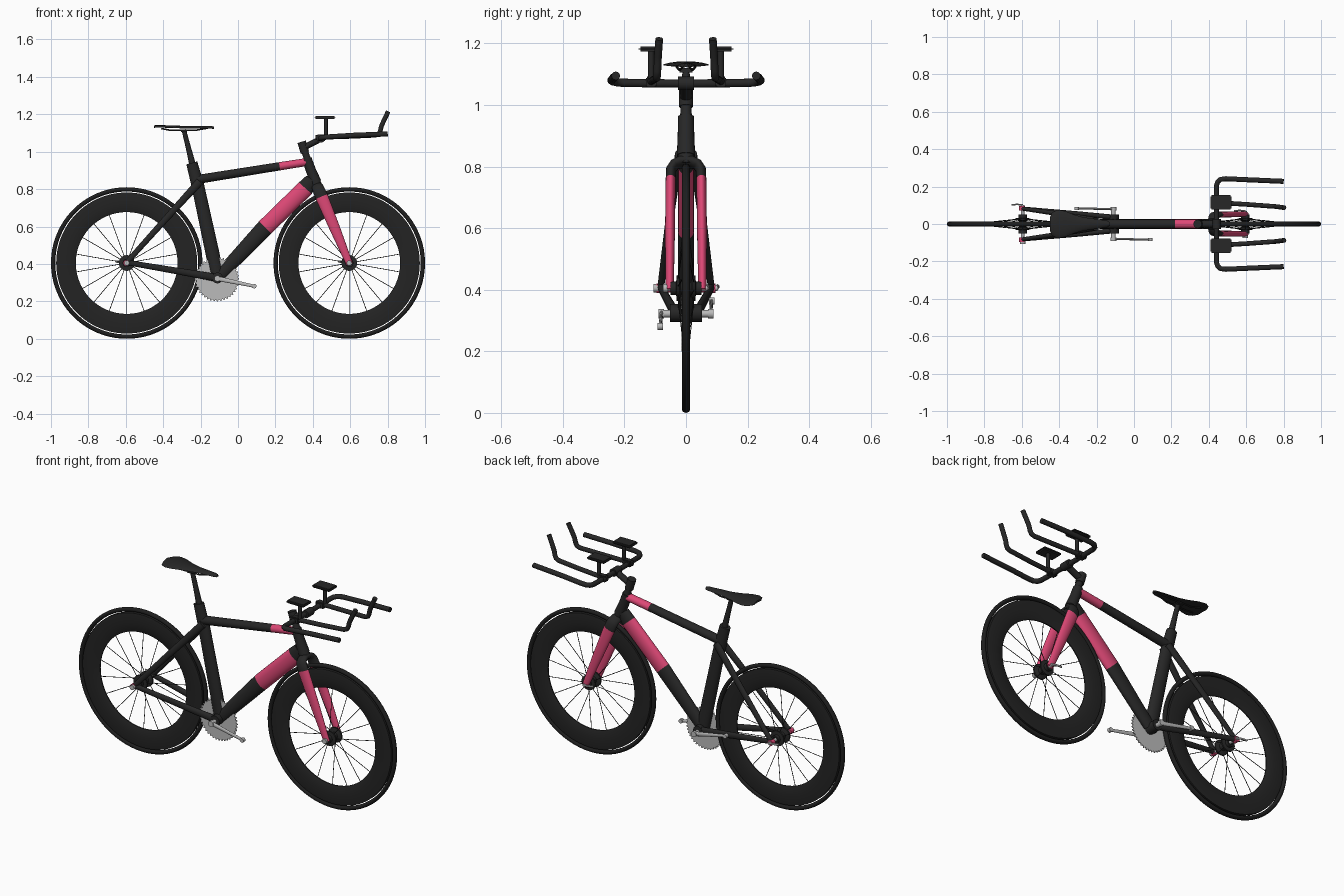
import bpy, bmesh, math
from mathutils import Vector

if "Cube" in bpy.data.objects:
    bpy.data.objects.remove(bpy.data.objects["Cube"])

X, Y, Z = Vector((1, 0, 0)), Vector((0, 1, 0)), Vector((0, 0, 1))
HUB_Z, HUB_X = 0.405, 0.595


def material(name, rgb):
    m = bpy.data.materials.new(name)
    m.diffuse_color = (*rgb, 1)
    m.use_nodes = True
    m.node_tree.nodes["Principled BSDF"].inputs["Base Color"].default_value = m.diffuse_color
    return m


BLACK = material("frame black", (0.020, 0.020, 0.020))
TYRE = material("tyre black", (0.013, 0.013, 0.013))
RIM = material("rim charcoal", (0.017, 0.017, 0.017))
PINK = material("pink", (0.72, 0.065, 0.18))
GREY = material("light grey", (0.50, 0.50, 0.50))


def finish(name, bm, mats):
    bmesh.ops.recalc_face_normals(bm, faces=bm.faces)
    me = bpy.data.meshes.new(name)
    bm.to_mesh(me)
    bm.free()
    ob = bpy.data.objects.new(name, me)
    bpy.context.collection.objects.link(ob)
    for m in mats:
        me.materials.append(m)
    return ob


def bridge(bm, rings, closed=False, index=lambda i: 0):
    n = len(rings[0])
    for i in range(len(rings) - (0 if closed else 1)):
        a, b = rings[i], rings[(i + 1) % len(rings)]
        for k in range(n):
            f = bm.faces.new((a[k], a[(k + 1) % n], b[(k + 1) % n], b[k]))
            f.material_index = index(i)


def tube(name, pts, sizes, ref=Y, mats=(BLACK,), seg_mats=None, n=20):
    """Sweep an ellipse along pts. sizes: (across ref, along ref) radii per point."""
    pts = [Vector(p) for p in pts]
    if not isinstance(sizes, list):
        sizes = [sizes] * len(pts)
    bm = bmesh.new()
    rings = []
    for i, p in enumerate(pts):
        dirs = []
        if i:
            dirs.append((p - pts[i - 1]).normalized())
        if i < len(pts) - 1:
            dirs.append((pts[i + 1] - p).normalized())
        t = sum(dirs, Vector()).normalized()
        u = ref.cross(t).normalized()
        v = t.cross(u)
        a, b = sizes[i] if isinstance(sizes[i], tuple) else (sizes[i], sizes[i])
        rings.append([bm.verts.new(p + u * a * math.cos(w) + v * b * math.sin(w))
                      for w in (2 * math.pi * k / n for k in range(n))])
    bridge(bm, rings, index=lambda i: seg_mats[i] if seg_mats else 0)
    for ring, idx in ((rings[0], 0), (rings[-1], -1)):
        bm.faces.new(ring).material_index = seg_mats[idx] if seg_mats else 0
    return finish(name, bm, mats)


def lathe(name, profile, cx, mat, n=72):
    """Spin a closed (radius, y) profile about the wheel axle."""
    bm = bmesh.new()
    rings = []
    for k in range(n):
        w = 2 * math.pi * k / n
        rings.append([bm.verts.new((cx + r * math.cos(w), y, HUB_Z + r * math.sin(w)))
                      for r, y in profile])
    bridge(bm, rings, closed=True)
    return finish(name, bm, [mat])


def box(name, centre, size, mat, bevel=0.004):
    bm = bmesh.new()
    bmesh.ops.create_cube(bm, size=1)
    for v in bm.verts:
        v.co = Vector(centre) + Vector([c * s for c, s in zip(v.co, size)])
    bmesh.ops.bevel(bm, geom=bm.edges[:], offset=bevel, segments=2, affect='EDGES')
    return finish(name, bm, [mat])


# Wheels: tyre, deep rim, hub and spokes
for side, cx in (("rear", -HUB_X), ("front", HUB_X)):
    ring = [2 * math.pi * k / 14 for k in range(14)]
    lathe(side + "_tyre", [(0.3935 + 0.0115 * math.cos(a), 0.013 * math.sin(a)) for a in ring],
          cx, TYRE, 96)
    half = [(0.272, 0.003), (0.285, 0.008), (0.32, 0.012), (0.36, 0.012), (0.377, 0.010)]
    lathe(side + "_rim", half + [(r, -y) for r, y in reversed(half)], cx, RIM, 96)
    hub = [(0.014, 0.05), (0.022, 0.05), (0.022, 0.032), (0.042, 0.030), (0.042, 0.022), (0.02, 0.016)]
    lathe(side + "_hub", hub + [(r, -y) for r, y in reversed(hub)], cx, BLACK, 32)
    for k in range(18):
        w = 2 * math.pi * (k + 0.5) / 18
        d = Vector((math.cos(w), 0, math.sin(w)))
        c = Vector((cx, 0, HUB_Z))
        s = 1 if k % 2 else -1
        tube(f"{side}_spoke_{k}", [c + d * 0.035 + Y * s * 0.026, c + d * 0.28], 0.0018, n=6,
             mats=(TYRE,))
    # Axle, quick release lever and end nut
    w = 0.102 if side == "rear" else 0.07
    tube(side + "_axle", [(cx, -w, HUB_Z), (cx, w, HUB_Z)], 0.009, ref=Z, mats=(GREY,), n=12)
    tube(side + "_axle_nut", [(cx, -w - 0.004, HUB_Z), (cx, -w + 0.012, HUB_Z)], 0.014, ref=Z,
         mats=(GREY,), n=12)
    tube(side + "_release_lever", [(cx, w, HUB_Z), (cx - 0.03, w + 0.003, HUB_Z + 0.005),
                                   (cx - 0.06, w, HUB_Z + 0.008)], (0.006, 0.004),
         mats=(GREY,), n=8)

# Main frame tubes
tube("seat_tube", [(-0.108, 0, 0.32), (-0.135, 0, 0.45), (-0.215, 0, 0.82), (-0.247, 0, 0.94)],
     [(0.036, 0.026), (0.037, 0.026), (0.034, 0.025), (0.030, 0.024)])
tube("top_tube", [(-0.215, 0, 0.852), (0.222, 0, 0.922), (0.382, 0, 0.947)],
     [(0.024, 0.024), (0.022, 0.024), (0.021, 0.024)], mats=(BLACK, PINK), seg_mats=[0, 1])
tube("down_tube", [(-0.10, 0, 0.335), (0.145, 0, 0.595), (0.36, 0, 0.805), (0.395, 0, 0.85)],
     [(0.034, 0.026), (0.046, 0.026), (0.046, 0.026), (0.036, 0.025)],
     mats=(BLACK, PINK), seg_mats=[0, 1, 0])
tube("head_tube", [(0.417, 0, 0.835), (0.39, 0, 0.90), (0.368, 0, 0.962)],
     [0.030, 0.027, 0.026])
tube("bottom_bracket", [(-0.11, -0.052, 0.325), (-0.11, 0.052, 0.325)], 0.029, ref=Z)

for s, side in ((-1, "near"), (1, "far")):
    # Rear triangle
    tube(side + "_seat_stay", [(-0.205, s * 0.022, 0.84), (-0.40, s * 0.054, 0.625),
                               (-0.595, s * 0.082, 0.408)],
         [(0.021, 0.014), (0.017, 0.013), (0.014, 0.011)])
    tube(side + "_chain_stay", [(-0.11, s * 0.036, 0.325), (-0.30, s * 0.055, 0.358),
                                (-0.595, s * 0.082, 0.408)],
         [(0.021, 0.014), (0.018, 0.013), (0.014, 0.011)])
    tube(side + "_rear_dropout", [(-0.598, s * 0.072, HUB_Z), (-0.598, s * 0.096, HUB_Z)],
         0.016, ref=Z, mats=(PINK,))
    # Fork leg curving into the crown
    tube(side + "_fork_leg", [(0.597, s * 0.053, 0.398), (0.52, s * 0.052, 0.585),
                              (0.447, s * 0.050, 0.760), (0.434, s * 0.048, 0.790),
                              (0.428, s * 0.038, 0.806), (0.424, s * 0.020, 0.814),
                              (0.422, 0, 0.816)],
         [(0.013, 0.018), (0.016, 0.028), (0.016, 0.034), (0.017, 0.033), (0.017, 0.031),
          (0.018, 0.030), (0.018, 0.030)],
         ref=Vector((0.92, 0, 0.38)), mats=(BLACK, PINK), seg_mats=[1, 1, 0, 0, 0, 0])
tube("fork_steerer", [(0.428, 0, 0.805), (0.412, 0, 0.845)], 0.027)

# Seat post, saddle rails and saddle
tube("seat_post", [(-0.240, 0, 0.92), (-0.265, 0, 1.02), (-0.290, 0, 1.118)],
     [(0.018, 0.015), (0.014, 0.013), (0.012, 0.012)])
box("saddle_clamp", (-0.29, 0, 1.113), (0.04, 0.05, 0.014), BLACK)
for s, side in ((-1, "near"), (1, "far")):
    tube(side + "_saddle_rail", [(-0.41, s * 0.03, 1.124), (-0.36, s * 0.022, 1.114),
                                 (-0.23, s * 0.02, 1.114), (-0.16, s * 0.008, 1.126)],
         0.004, n=8)
bm = bmesh.new()
rings = []
for x, w, z in ((-0.450, 0.035, 1.135), (-0.438, 0.062, 1.136), (-0.41, 0.076, 1.136),
                (-0.37, 0.070, 1.135), (-0.32, 0.050, 1.133), (-0.27, 0.036, 1.132),
                (-0.20, 0.026, 1.132), (-0.145, 0.019, 1.131), (-0.128, 0.008, 1.129)):
    angles = [2 * math.pi * k / 16 for k in range(16)]
    rings.append([bm.verts.new((x, w * math.cos(a), z + 0.006 * math.sin(a)
                                - 0.006 * math.cos(a) ** 2)) for a in angles])
bridge(bm, rings)
bm.faces.new(rings[0])
bm.faces.new(rings[-1])
finish("saddle", bm, [BLACK])

# Stem and bar clamp
tube("steerer_spacers", [(0.372, 0, 0.955), (0.366, 0, 0.975), (0.354, 0, 1.012)],
     [0.023, 0.018, 0.018])
tube("stem_clamp", [(0.358, 0, 0.995), (0.340, 0, 1.053)], 0.023)
tube("stem", [(0.352, 0, 1.022), (0.445, 0, 1.07)], (0.016, 0.019))
tube("bar_clamp", [(0.442, -0.026, 1.07), (0.442, 0.026, 1.07)], 0.022, ref=Z)

# Base bar with forward horns
half_bar = [(0.80, 0.228, 1.095), (0.62, 0.236, 1.088), (0.49, 0.242, 1.080),
            (0.462, 0.238, 1.077), (0.447, 0.225, 1.074), (0.441, 0.205, 1.072),
            (0.440, 0.06, 1.070)]
tube("base_bar", half_bar + [(x, -y, z) for x, y, z in reversed(half_bar)], 0.0135, ref=Z)

for s, side in ((-1, "near"), (1, "far")):
    # Upturned extensions, arm rest posts and pads
    tube(side + "_extension", [(0.415, s * 0.116, 1.076), (0.60, s * 0.105, 1.082),
                               (0.735, s * 0.095, 1.088), (0.753, s * 0.094, 1.096),
                               (0.761, s * 0.093, 1.112), (0.766, s * 0.092, 1.135),
                               (0.776, s * 0.091, 1.158), (0.803, s * 0.087, 1.215)], 0.0125)
    box(side + "_extension_clamp", (0.445, s * 0.113, 1.075), (0.05, 0.034, 0.034), BLACK)
    tube(side + "_arm_post", [(0.470, s * 0.113, 1.075), (0.470, s * 0.113, 1.178)], 0.010)
    box(side + "_arm_pad", (0.465, s * 0.116, 1.182), (0.112, 0.076, 0.016), BLACK, 0.006)

# Toothed chainring
bm = bmesh.new()
rings = []
for y in (-0.015, -0.010):
    rings.append([bm.verts.new((-0.112 + r * math.cos(a), y, 0.318 + r * math.sin(a)))
                  for r, a in ((0.118 if k % 4 < 2 else 0.110, 2 * math.pi * k / 160)
                               for k in range(160))])
bridge(bm, rings)
for r in rings:
    bm.faces.new(r)
finish("chainring", bm, [GREY])

# Crank axle, arms and pedal ends
tube("crank_axle", [(-0.11, -0.088, 0.322), (-0.11, 0.088, 0.322)], 0.012, ref=Z, mats=(GREY,))
for s, side in ((-1, "near"), (1, "far")):
    end = (-0.11 - s * 0.197, s * 0.083, 0.322 + s * 0.041)
    tube(side + "_crank_arm", [(-0.11, s * 0.080, 0.322), end],
         [(0.013, 0.006), (0.008, 0.005)], mats=(GREY,), n=12)
    for label, c, r in (("pedal_end", end, 0.012), ("crank_boss", (-0.11, s * 0.081, 0.322), 0.016)):
        tube(f"{side}_{label}", [(c[0], c[1] - 0.009, c[2]), (c[0], c[1] + 0.009, c[2])], r,
             ref=Z, mats=(GREY,), n=14)

# Smooth shading with sharp edges kept
for ob in bpy.context.collection.objects:
    ob.select_set(True)
    bpy.context.view_layer.objects.active = ob
bpy.ops.object.shade_smooth_by_angle(angle=math.radians(40))
